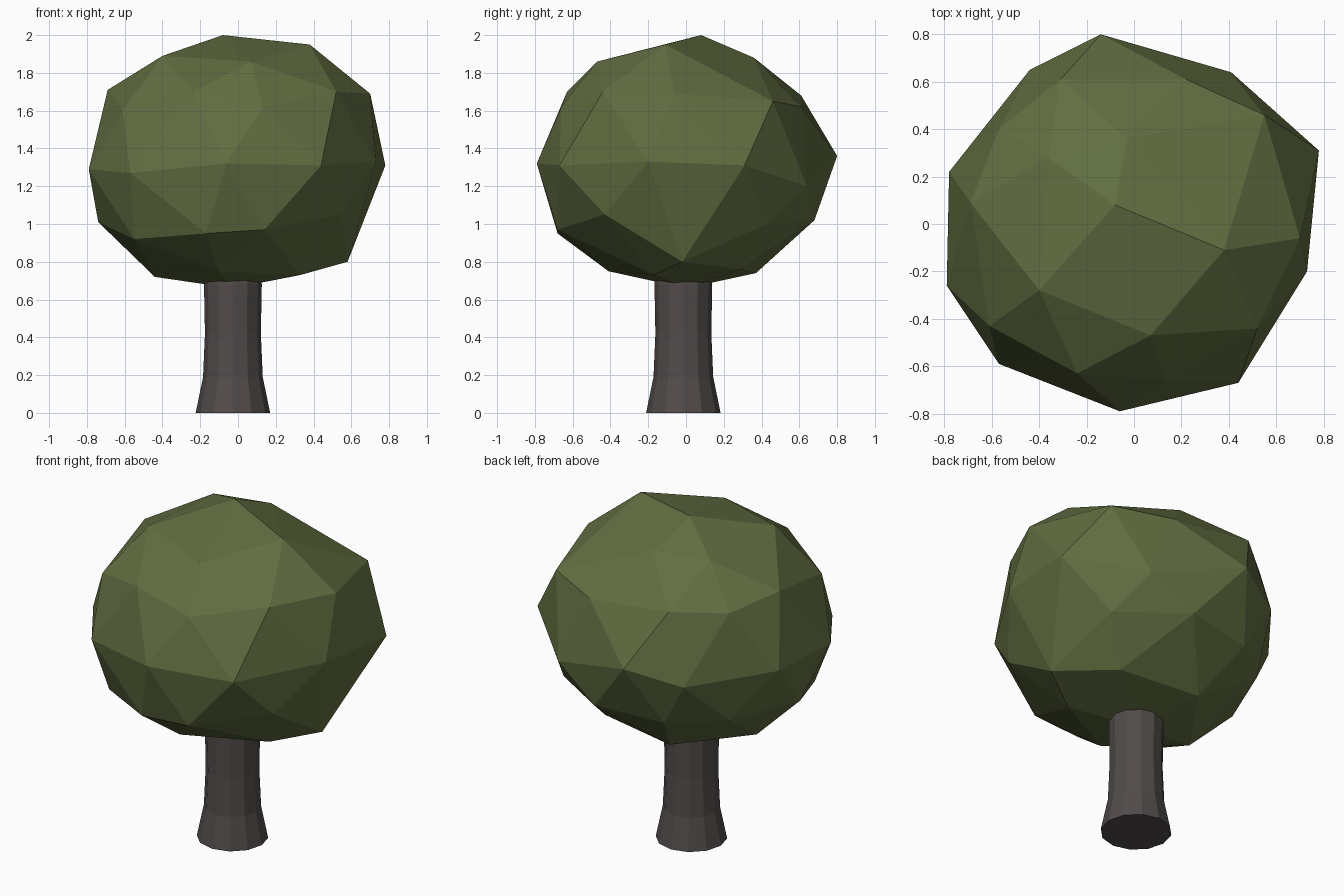
import bpy
import bmesh
import math

default_cube = bpy.data.objects.get("Cube")
if default_cube:
    bpy.data.objects.remove(default_cube, do_unlink=True)


def make_material(name, colour):
    material = bpy.data.materials.new(name)
    material.use_nodes = True
    material.diffuse_color = (*colour, 1)
    shader = material.node_tree.nodes["Principled BSDF"]
    shader.inputs["Base Color"].default_value = (*colour, 1)
    shader.inputs["Roughness"].default_value = 1
    return material


def make_object(name, mesh_builder, material):
    """Turn a finished bmesh into a flat shaded, single colour object."""
    bmesh.ops.recalc_face_normals(mesh_builder, faces=mesh_builder.faces)
    mesh = bpy.data.meshes.new(name)
    mesh_builder.to_mesh(mesh)
    mesh_builder.free()
    mesh.materials.append(material)
    result = bpy.data.objects.new(name, mesh)
    bpy.context.scene.collection.objects.link(result)
    return result


def turn_order(vertex):
    """Position around the vertical axis, counted from +x."""
    angle = math.degrees(math.atan2(vertex.co.y, vertex.co.x))
    return round(angle) % 360


leaf_green = make_material("leaf green", (0.12, 0.155, 0.053))
bark_brown = make_material("dark bark", (0.083, 0.071, 0.070))

# Foliage: an icosphere whose rings, from top to bottom, are pulled into an
# uneven clump. Each ring has a height and an (x, y, rise) per point, in hundredths.
top_point = (200, [(-8, 8, 0)])
crown = (188, [(38, -11, 7), (-3, 36, 0), (-36, 28, 0), (-40, -28, 1), (7, -47, -2)])
shoulder = (165, [(70, -6, 4), (55, 46, 0), (22, 61, -3), (-31, 61, 3), (-57, 40, 1),
                  (-69, 9, 6), (-61, -43, -5), (-24, -63, 5), (13, -66, -3), (52, -44, 5)])
middle = (130, [(78, 31, 1), (41, 64, -10), (-14, 80, 6), (-44, 65, -3), (-78, 22, 0),
                (-79, -26, -1), (-57, -59, -3), (-6, -79, 2), (44, -67, 1), (73, -20, 3)])
underside = (100, [(58, -2, -20), (52, 43, 0), (14, 68, 2), (-28, 61, 0), (-56, 38, 0),
                   (-74, -4, 1), (-55, -45, -8), (-17, -68, -5), (14, -68, -3), (54, -43, 5)])
skirt = (73, [(34, 29, 3), (-15, 37, 1), (-44, -5, -1), (-10, -41, 2), (33, -17, 0)])
bottom_point = (66, [(-3, 0, 0)])

leaves = bmesh.new()
bmesh.ops.create_icosphere(leaves, subdivisions=2, radius=1)
by_height = sorted(leaves.verts, key=lambda vertex: -vertex.co.z)
for height, points in (top_point, crown, shoulder, middle, underside, skirt, bottom_point):
    ring = sorted(by_height[:len(points)], key=turn_order)
    by_height = by_height[len(points):]
    for vertex, (x, y, rise) in zip(ring, points):
        vertex.co = (x / 100, y / 100, (height + rise) / 100)
make_object("foliage", leaves, leaf_green)

# Trunk: a faceted column with a flared foot, its top hidden in the foliage
trunk_sides = 12
trunk_profile = [(0.197, 0), (0.158, 0.19), (0.148, 0.42), (0.153, 0.68), (0.14, 0.78)]
trunk = bmesh.new()
trunk_rings = []
for radius, height in trunk_profile:
    ring = []
    for side in range(trunk_sides):
        angle = math.tau * side / trunk_sides
        ring.append(trunk.verts.new((radius * math.cos(angle) - 0.027,
                                     radius * math.sin(angle) - 0.014, height)))
    trunk_rings.append(ring)
for lower, upper in zip(trunk_rings, trunk_rings[1:]):
    for side in range(trunk_sides):
        after = (side + 1) % trunk_sides
        trunk.faces.new((lower[side], lower[after], upper[after], upper[side]))
trunk.faces.new(trunk_rings[0])
trunk.faces.new(trunk_rings[-1])
make_object("trunk", trunk, bark_brown)
